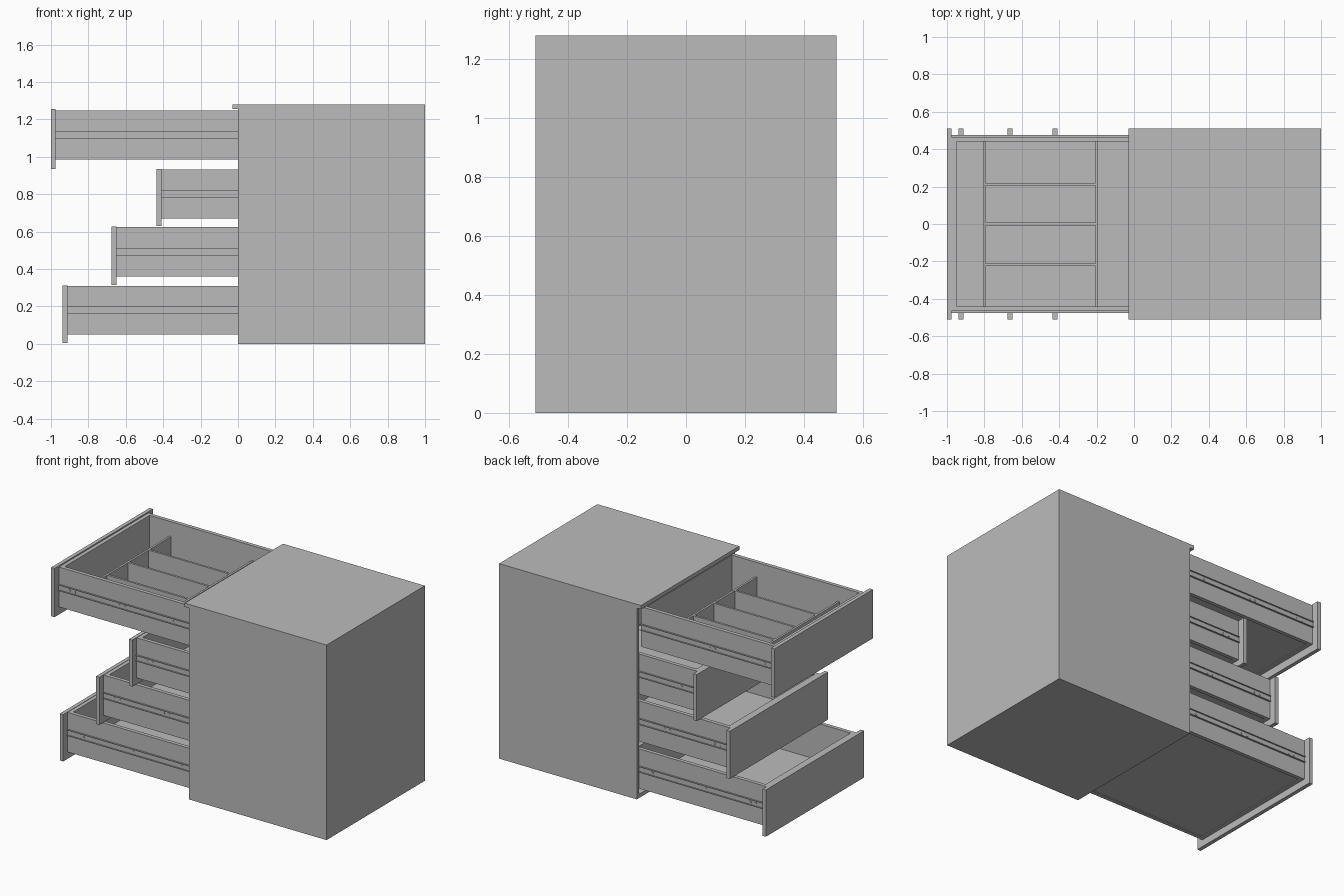
import bpy
import bmesh
from mathutils import Matrix, Vector

if "Cube" in bpy.data.objects:
    bpy.data.objects.remove(bpy.data.objects["Cube"], do_unlink=True)

GREY = bpy.data.materials.new("plain_grey")
GREY.use_nodes = True
GREY.diffuse_color = (0.5, 0.5, 0.5, 1)
GREY.node_tree.nodes["Principled BSDF"].inputs["Base Color"].default_value = (0.5, 0.5, 0.5, 1)

BOARD = 0.025    # board thickness
HALF = 0.51      # half width of the cabinet
SIDE = 0.465     # outer half width of a drawer box
GAP = 0.01       # depth of one runner channel
LENGTH = 0.975   # drawer box length


def add_box(bm, x, y, z):
    """Add a box given its (min, max) on each axis."""
    lo, hi = Vector((x[0], y[0], z[0])), Vector((x[1], y[1], z[1]))
    size = Matrix.Diagonal((*(hi - lo), 1))
    bmesh.ops.create_cube(bm, size=1, matrix=Matrix.Translation((lo + hi) / 2) @ size)


def make(name, bm):
    mesh = bpy.data.meshes.new(name)
    bm.to_mesh(mesh)
    bm.free()
    mesh.materials.append(GREY)
    obj = bpy.data.objects.new(name, mesh)
    bpy.context.collection.objects.link(obj)
    return obj


def board(name, *ranges):
    bm = bmesh.new()
    add_box(bm, *ranges)
    return make(name, bm)


def span(s, a, b):
    """Mirror a y range to the side s."""
    return tuple(sorted((s * a, s * b)))


def runner(name, s, x0, x1, inner, outer, z, open_out):
    """C-shaped channel with screw heads on its web."""
    bm = bmesh.new()
    web = (inner, inner + 0.003) if open_out else (outer - 0.003, outer)
    add_box(bm, (x0, x1), span(s, *web), (z - 0.02, z + 0.02))
    for edge in (z - 0.02, z + 0.016):
        add_box(bm, (x0, x1), span(s, inner, outer), (edge, edge + 0.004))
    for t in (0.08, 0.12, 0.45, 0.49, 0.85):
        place = Matrix.Translation((x0 + t * (x1 - x0), s * sum(web) / 2, z))
        bmesh.ops.create_cone(bm, cap_ends=True, segments=12, radius1=0.008, radius2=0.008,
                              depth=0.007, matrix=place @ Matrix.Rotation(1.5708, 4, 'X'))
    make(name, bm)


# Cabinet shell, open towards -x
TOP = 1.28
inside = (BOARD, TOP - BOARD)
board("cabinet_top", (-0.03, 1), (-HALF, HALF), (TOP - BOARD, TOP))
board("cabinet_bottom", (0, 1), (-HALF, HALF), (0, BOARD))
board("cabinet_back", (1 - BOARD, 1), (-HALF, HALF), inside)
for label, s in (("left", 1), ("right", -1)):
    board("cabinet_side_" + label, (0, 1 - BOARD), span(s, HALF - BOARD, HALF), inside)


def drawer(name, x, front_z, box_z, rail_z):
    """Front panel, open box and a pair of runners; x is the outer face."""
    x0 = x + BOARD
    x1 = x0 + LENGTH
    board(name + "_front", (x, x0), (-HALF, HALF), front_z)
    bm = bmesh.new()
    inner = SIDE - BOARD
    for s in (1, -1):
        add_box(bm, (x0, x1), span(s, inner, SIDE), box_z)
    for a in (x0, x1 - BOARD):
        add_box(bm, (a, a + BOARD), (-inner, inner), box_z)
    add_box(bm, (x0 + BOARD, x1 - BOARD), (-inner, inner), (box_z[0] + 0.005, box_z[0] + 0.02))
    make(name + "_box", bm)
    for label, s in (("left", 1), ("right", -1)):
        runner(name + "_runner_" + label, s, x0, x1, SIDE, SIDE + GAP, rail_z, True)
        runner(name + "_fixed_runner_" + label, s, 0.005, 1 - BOARD,
               SIDE + GAP, SIDE + 2 * GAP, rail_z, False)


drawer("top_drawer", -1.0, (0.935, 1.255), (0.985, 1.247), 1.115)
drawer("second_drawer", -0.435, (0.63, 0.935), (0.67, 0.933), 0.803)
drawer("third_drawer", -0.675, (0.315, 0.627), (0.36, 0.625), 0.493)
drawer("bottom_drawer", -0.937, (0.005, 0.312), (0.05, 0.31), 0.18)

# Tray dividers in the top drawer
divider_z = (1.003, 1.15)
bm = bmesh.new()
for x in (-0.807, -0.207):
    add_box(bm, (x, x + 0.014), (-0.44, 0.44), divider_z)
for y in (-0.217, 0, 0.213):
    add_box(bm, (-0.793, -0.207), (y - 0.007, y + 0.007), divider_z)
make("tray_dividers", bm)
